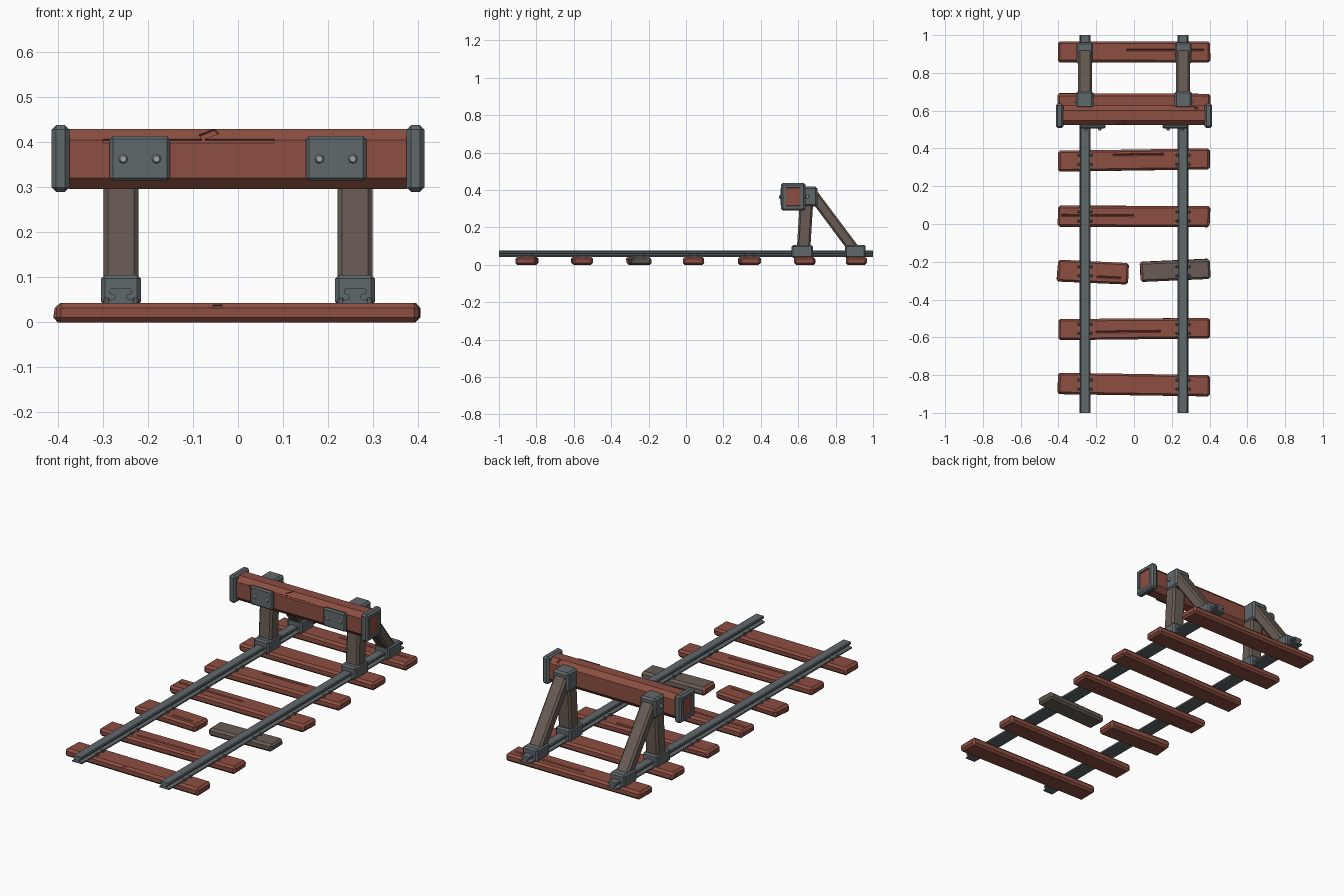
import bpy, bmesh, math, random
from mathutils import Vector, Matrix

random.seed(4)
if "Cube" in bpy.data.objects:
    bpy.data.objects.remove(bpy.data.objects["Cube"])


def material(name, rgb):
    m = bpy.data.materials.new(name)
    m.use_nodes = True
    m.diffuse_color = (*rgb, 1)
    m.node_tree.nodes["Principled BSDF"].inputs["Base Color"].default_value = (*rgb, 1)
    return m


RED = material("red_wood", (0.262, 0.077, 0.053))
BROWN = material("weathered_wood", (0.138, 0.108, 0.088))
STEEL = material("grey_steel", (0.118, 0.138, 0.148))
BOLT = material("bright_bolt", (0.36, 0.38, 0.39))


def finish(name, bm, mats, matrix=None):
    bmesh.ops.recalc_face_normals(bm, faces=bm.faces)
    if matrix:
        bm.transform(matrix)
    me = bpy.data.meshes.new(name)
    bm.to_mesh(me)
    bm.free()
    for m in mats:
        me.materials.append(m)
    ob = bpy.data.objects.new(name, me)
    bpy.context.scene.collection.objects.link(ob)
    return ob


def block_mesh(size, bevel=0.0, jitter=0.0):
    bm = bmesh.new()
    bmesh.ops.create_cube(bm, size=1)
    for v in bm.verts:
        v.co = Vector(c * s for c, s in zip(v.co, size))
        v.co.x += random.uniform(-jitter, jitter)
        v.co.y += random.uniform(-jitter, jitter)
    if bevel:
        bmesh.ops.bevel(bm, geom=bm.edges[:], offset=bevel, segments=1, affect='EDGES')
    return bm


def block(name, size, loc, mat, bevel=0.008, jitter=0.0, rot=None):
    m = Matrix.Translation(loc) @ (rot or Matrix())
    return finish(name, block_mesh(size, bevel, jitter), [mat], m)


def beam_between(name, a, b, width, depth, mat):
    # square timber running from a to b in a plane of constant x
    a, b = Vector(a), Vector(b)
    d = b - a
    rot = Matrix.Rotation(math.atan2(-d.y, d.z), 4, 'X')
    return block(name, (width, depth, d.length), (a + b) / 2, mat, 0.01, 0, rot)


def carve(ob, size, loc, rot):
    # cut a notch into the object, then drop the cutter
    cutter = block("cutter", size, loc, RED, 0, 0, rot)
    cutter.hide_render = True
    mod = ob.modifiers.new("notch", 'BOOLEAN')
    mod.operation, mod.solver, mod.object = 'DIFFERENCE', 'EXACT', cutter
    bpy.context.view_layer.objects.active = ob
    bpy.ops.object.modifier_apply(modifier=mod.name)
    bpy.data.objects.remove(cutter)


def crack(ob, x0, x1, y, z, tilt=0.0):
    rot = Matrix.Rotation(tilt, 4, 'Z') @ Matrix.Rotation(math.radians(45), 4, 'X')
    carve(ob, (x1 - x0, 0.008, 0.008), ((x0 + x1) / 2, y, z), rot)


def bolt(name, loc, axis):
    bm = bmesh.new()
    bmesh.ops.create_cone(bm, cap_ends=True, segments=8, radius1=0.011, radius2=0.007, depth=0.012)
    rot = Vector((0, 0, 1)).rotation_difference(Vector(axis)).to_matrix().to_4x4()
    finish(name, bm, [BOLT], Matrix.Translation(loc) @ rot)


# sleepers: y position, tilt and crack (start, end, y)
TOP = 0.043
SLEEPERS = [
    (-0.85, -0.016, None),
    (-0.555, 0.012, (-0.2, 0.14, -0.57)),
    (0.04, -0.006, (-0.385, 0.0, 0.045)),
    (0.34, 0.016, (-0.11, 0.155, 0.367)),
    (0.635, -0.005, None),
    (0.91, 0.0, (-0.04, 0.37, 0.922)),
]
for i, (y, tilt, split) in enumerate(SLEEPERS):
    rot = Matrix.Rotation(tilt, 4, 'Z')
    s = block(f"sleeper_{i + 1}", (0.805, 0.11, TOP), (0, y, TOP / 2), RED, 0.011, 0.003, rot)
    if split:
        crack(s, *split, TOP, tilt)
    if i == 0:
        chip = Matrix.Rotation(math.radians(45), 4, 'X')
        carve(s, (0.02, 0.01, 0.01), (-0.045, y - 0.053, 0.036), chip)

# broken sleeper halves, the weathered one with a fresh red break
half = block("broken_sleeper_right", (0.375, 0.11, TOP), (-0.22, -0.254, TOP / 2), RED, 0.011,
             0.005, Matrix.Rotation(-0.05, 4, 'Z'))
crack(half, -0.195, -0.07, -0.283, TOP, -0.05)
bm = block_mesh((0.37, 0.107, TOP), 0.011, 0.004)
for f in bm.faces:
    f.material_index = 1 if f.normal.x < -0.5 else 0
finish("broken_sleeper_left", bm, [BROWN, RED],
       Matrix.Translation((0.217, -0.245, TOP / 2)) @ Matrix.Rotation(0.04, 4, 'Z'))

# rail half profile: foot, web and head
RAIL = [(0.029, 0.041), (0.029, 0.048), (0.012, 0.053), (0.012, 0.06),
        (0.025, 0.064), (0.025, 0.072), (0.021, 0.076)]


def rail(name, x):
    pts = RAIL + [(-px, pz) for px, pz in reversed(RAIL)]
    bm = bmesh.new()
    face = bm.faces.new([bm.verts.new((x + px, -1, pz)) for px, pz in pts])
    ext = bmesh.ops.extrude_face_region(bm, geom=[face])
    verts = [g for g in ext["geom"] if isinstance(g, bmesh.types.BMVert)]
    bmesh.ops.translate(bm, verts=verts, vec=(0, 2, 0))
    finish(name, bm, [STEEL])


# buffer beam with knots knocked out of its upper edges
buffer_beam = block("buffer_beam", (0.8, 0.104, 0.134), (0, 0.575, 0.363), RED, 0.025)
knot = Matrix.Rotation(math.radians(45), 4, 'X') @ Matrix.Rotation(0.5, 4, 'Z')
carve(buffer_beam, (0.04, 0.018, 0.014), (-0.065, 0.535, 0.419), knot)
carve(buffer_beam, (0.035, 0.02, 0.014), (0.32, 0.615, 0.419), knot.transposed())
crack(buffer_beam, -0.3, 0.08, 0.523, 0.4045)

for side, sx in (("left", 1), ("right", -1)):
    x = 0.26 * sx
    rail(f"{side}_rail", x)

    # spikes holding the rail foot
    for i, y in enumerate([s[0] for s in SLEEPERS[:4]] + [-0.25]):
        for j, dx in enumerate((-0.032, 0.032)):
            for k, dy in enumerate((-0.024, 0.024)):
                block(f"{side}_rail_spike_{i}{j}{k}", (0.014, 0.014, 0.016),
                      (x + dx, y + dy, 0.047), STEEL, 0.003)

    # upright, brace and their steel fittings
    beam_between(f"{side}_upright", (x, 0.627, 0.06), (x, 0.647, 0.385), 0.078, 0.072, BROWN)
    beam_between(f"{side}_brace", (x, 0.915, 0.06), (x, 0.672, 0.385), 0.074, 0.058, BROWN)
    block(f"{side}_front_boot", (0.088, 0.116, 0.068), (x, 0.622, 0.071), STEEL)
    block(f"{side}_back_boot", (0.088, 0.112, 0.068), (x, 0.905, 0.071), STEEL)
    block(f"{side}_top_cap", (0.092, 0.09, 0.106), (x, 0.658, 0.365), STEEL, 0.01)
    bolt(f"{side}_cap_bolt", (x + 0.049 * sx, 0.65, 0.365), (sx, 0, 0))

    # front plate with two bolts
    px = 0.218 * sx
    block(f"{side}_front_plate", (0.134, 0.022, 0.1), (px, 0.517, 0.364), STEEL, 0.007)
    for i, dx in enumerate((-0.037, 0.037)):
        bolt(f"{side}_plate_bolt_{i + 1}", (px + dx, 0.502, 0.363), (0, -1, 0))

    # end cap framing the sawn end of the beam
    bm = block_mesh((0.04, 0.13, 0.148), 0.01)
    end = max(bm.faces, key=lambda f: f.calc_center_median().x * sx)
    bmesh.ops.inset_region(bm, faces=[end], thickness=0.022)
    bmesh.ops.inset_region(bm, faces=[end], thickness=0.001, depth=-0.006)
    end.material_index = 1
    finish(f"{side}_beam_end_cap", bm, [STEEL, RED], Matrix.Translation((0.394 * sx, 0.573, 0.364)))
